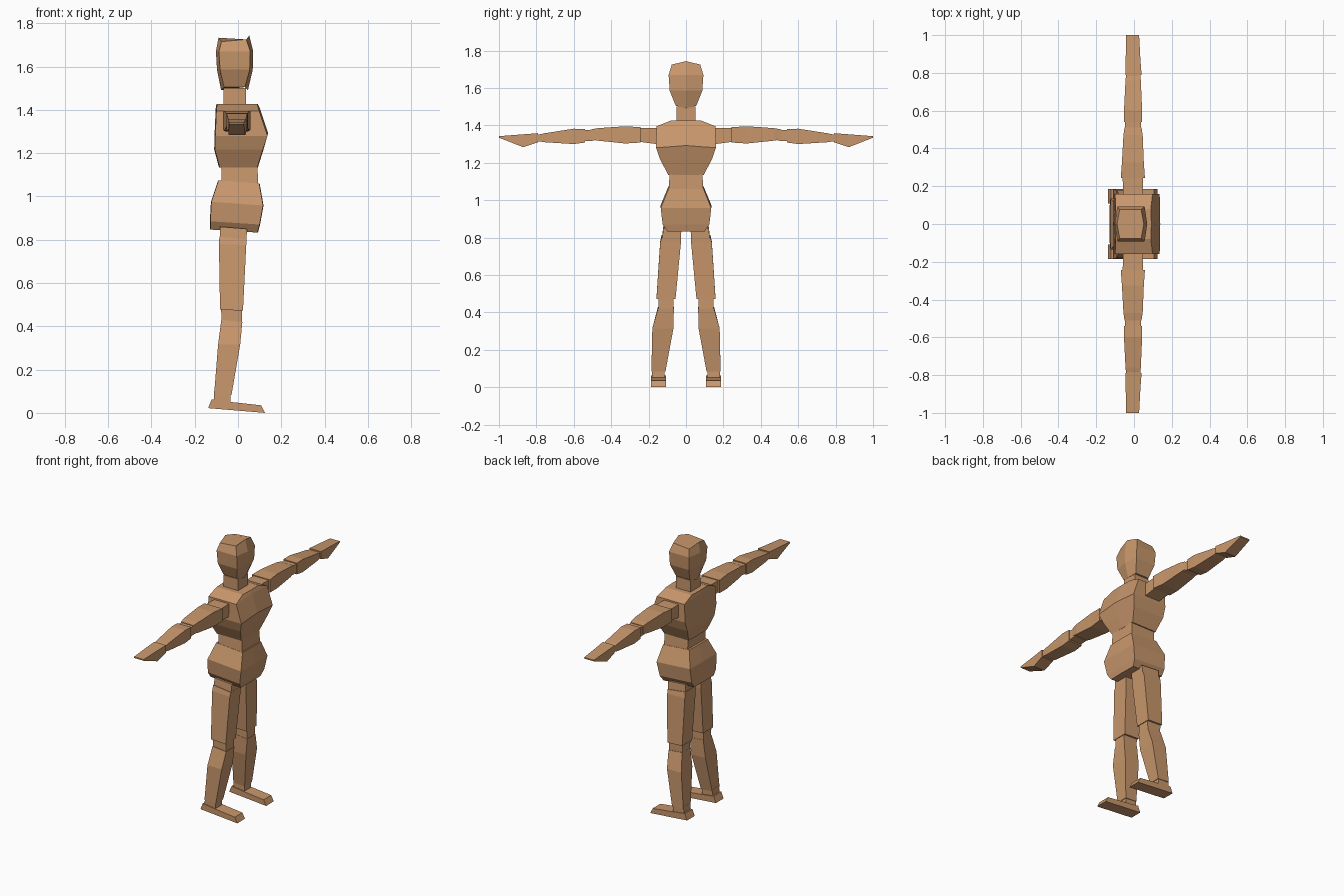
import bpy, bmesh

wood = bpy.data.materials.new("wood")
wood.diffuse_color = (0.58, 0.31, 0.15, 1)


def loft(name, rings):
    """Skin a list of equal-length point rings and cap both ends."""
    bm = bmesh.new()
    vs = [[bm.verts.new(p) for p in r] for r in rings]
    n = len(rings[0])
    for a, b in zip(vs, vs[1:]):
        for i in range(n):
            j = (i + 1) % n
            bm.faces.new((a[i], a[j], b[j], b[i]))
    bm.faces.new(vs[0])
    bm.faces.new(vs[-1])
    bmesh.ops.recalc_face_normals(bm, faces=bm.faces)
    me = bpy.data.meshes.new(name)
    bm.to_mesh(me)
    bm.free()
    me.materials.append(wood)
    ob = bpy.data.objects.new(name, me)
    bpy.context.collection.objects.link(ob)
    return ob


def body(name, sections, ridge=0.0):
    """Central part; section = back z, front z, back x, front x, half width, centre lift."""
    rings = []
    for zb, zf, x0, x1, w, lift in sections:
        zm = lift
        rings.append([(x0 + ridge, -w, zb), (x1 - ridge, -w, zf), (x1, 0, zf + zm),
                      (x1 - ridge, w, zf), (x0 + ridge, w, zb), (x0, 0, zb + zm)])
    return loft(name, rings)


def leg(name, s, sections):
    """Leg part; section = back z, front z, back x, front x, inner y, outer y."""
    return loft(name, [[(x0, s * y0, zb), (x1, s * y0, zf), (x1, s * y1, zf), (x0, s * y1, zb)]
                       for zb, zf, x0, x1, y0, y1 in sections])


def arm(name, s, sections):
    """Arm part; section = y, back x, front x, bottom z, top z."""
    return loft(name, [[(x0, s * y, z0), (x1, s * y, z0), (x1, s * y, z1), (x0, s * y, z1)]
                       for y, x0, x1, z0, z1 in sections])


# Head with a faceted face, back and crown
body("head", [(1.505, 1.505, -.078, .046, .055, -.014),
              (1.585, 1.585, -.097, .068, .087, 0),
              (1.67, 1.67, -.102, .070, .093, 0),
              (1.715, 1.725, -.090, .052, .076, .018)], .014)
bpy.data.objects["head"].data.vertices  # crown is closed by the final cap
body("neck", [(1.40, 1.40, -.068, .036, .05, 0), (1.50, 1.50, -.068, .036, .05, 0)])

# Torso
body("chest", [(1.134, 1.134, -.088, .092, .094, 0),
               (1.217, 1.217, -.110, .118, .138, 0),
               (1.28, 1.28, -.108, .139, .160, .012),
               (1.395, 1.395, -.103, .101, .158, .012),
               (1.426, 1.426, -.100, .092, .080, 0)], .003)
body("waist", [(1.05, 1.04, -.075, .093, .094, 0), (1.15, 1.15, -.078, .090, .086, 0)])
body("pelvis", [(.847, .833, -.130, .092, .100, 0),
                (.885, .87, -.130, .102, .125, 0),
                (.975, .958, -.125, .118, .135, 0),
                (1.074, 1.06, -.092, .100, .094, 0)], .002)

for side, s in (("left", 1), ("right", -1)):
    # Arm
    arm(side + "_shoulder", s, [(.14, -.058, .045, 1.298, 1.385), (.25, -.060, .048, 1.312, 1.385)])
    arm(side + "_upper_arm", s, [(.243, -.070, .058, 1.308, 1.390),
                                 (.325, -.064, .052, 1.303, 1.395),
                                 (.47, -.056, .046, 1.318, 1.385),
                                 (.51, -.050, .040, 1.325, 1.378)])
    arm(side + "_elbow", s, [(.49, -.048, .038, 1.318, 1.374), (.56, -.048, .038, 1.315, 1.374)])
    arm(side + "_forearm", s, [(.54, -.053, .043, 1.308, 1.380),
                               (.60, -.053, .043, 1.300, 1.382),
                               (.76, -.045, .036, 1.310, 1.357),
                               (.79, -.042, .034, 1.315, 1.350)])
    arm(side + "_wrist", s, [(.77, -.040, .030, 1.315, 1.350), (.81, -.040, .030, 1.310, 1.352)])
    arm(side + "_hand", s, [(.79, -.044, .040, 1.310, 1.358),
                            (.87, -.044, .034, 1.283, 1.352),
                            (1.0, -.042, .027, 1.334, 1.342)])
    # Leg
    leg(side + "_hip", s, [(.77, .75, -.083, .036, .030, .130), (.86, .85, -.083, .042, .024, .122)])
    leg(side + "_thigh", s, [(.477, .472, -.083, .023, .056, .158),
                             (.78, .775, -.088, .038, .027, .138),
                             (.815, .80, -.086, .040, .027, .130)])
    leg(side + "_knee", s, [(.41, .41, -.076, .018, .067, .147), (.49, .49, -.078, .019, .067, .147)])
    leg(side + "_shin", s, [(.088, .083, -.110, -.030, .110, .185),
                            (.315, .315, -.092, .010, .067, .180),
                            (.43, .42, -.077, .020, .065, .150)])
    leg(side + "_ankle", s, [(.045, .04, -.112, -.034, .114, .181), (.10, .095, -.110, -.034, .114, .181)])
    # Foot: side profile swept across its width
    profile = [(-.138, .022), (.125, 0), (.107, .035), (-.03, .05), (-.122, .062)]
    loft(side + "_foot", [[(x, s * y, z) for x, z in profile] for y in (.108, .186)])
